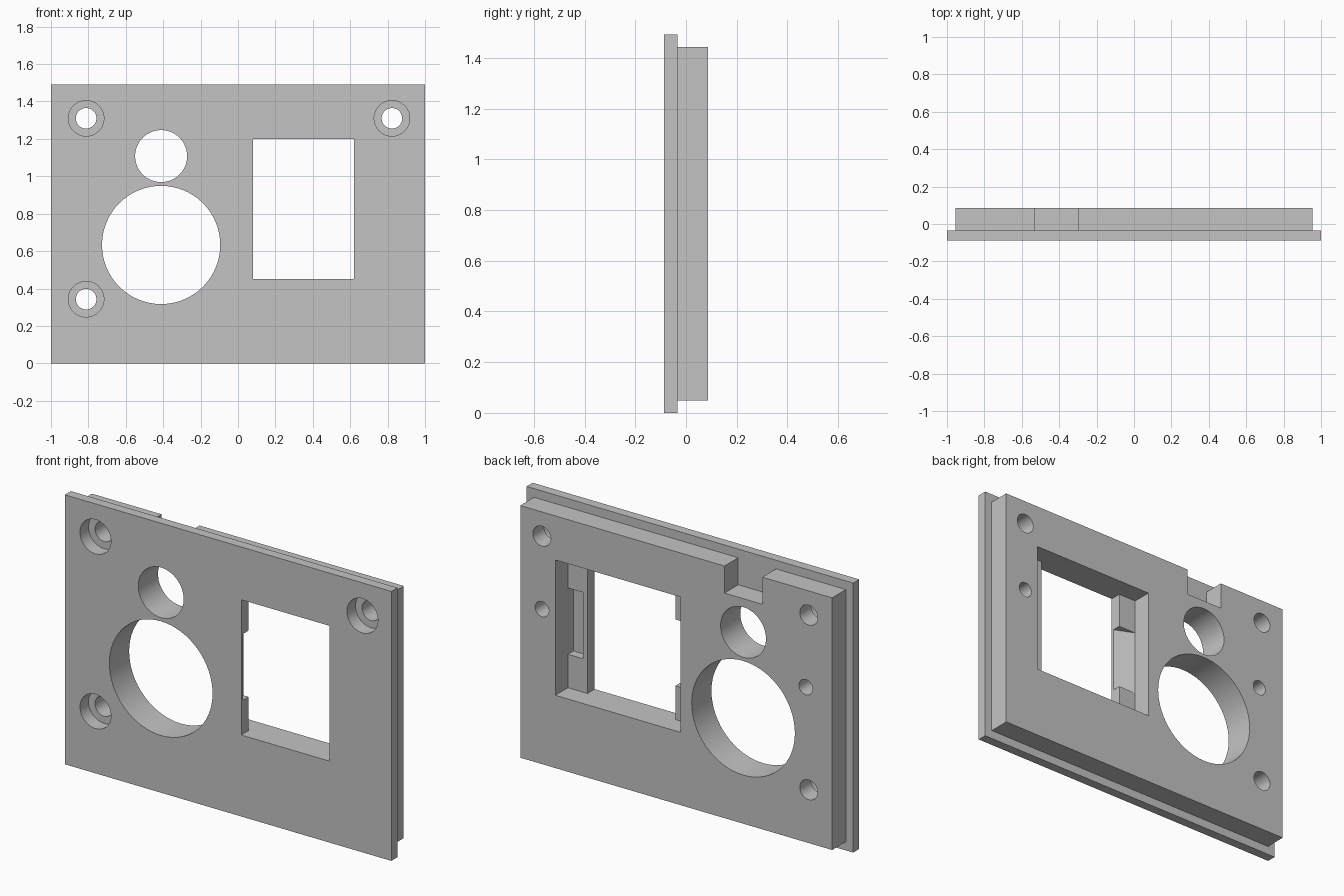
import bpy
import bmesh
from math import pi, radians
from mathutils import Matrix, Vector

if "Cube" in bpy.data.objects:
    bpy.data.objects.remove(bpy.data.objects["Cube"], do_unlink=True)

FRONT, STEP, BACK = -0.087, -0.034, 0.086   # depth levels of the panel
FLOOR, THIN = -0.024, -0.072                # socket pocket floor, clip recess floor
OUT = 0.1                                   # overshoot for cutters

grey = bpy.data.materials.new("light_grey")
grey.use_nodes = True
colour = (0.552, 0.552, 0.552, 1)
grey.diffuse_color = colour
grey.node_tree.nodes["Principled BSDF"].inputs["Base Color"].default_value = colour


def prism(name, outline, z0, z1):
    """Extrude an x-y outline from z0 up to z1."""
    bm = bmesh.new()
    base = bm.faces.new([bm.verts.new((x, y, z0)) for x, y in outline])
    top = bmesh.ops.extrude_face_region(bm, geom=[base], use_keep_orig=True)["geom"]
    bmesh.ops.translate(bm, vec=Vector((0, 0, z1 - z0)),
                        verts=[v for v in top if isinstance(v, bmesh.types.BMVert)])
    bmesh.ops.recalc_face_normals(bm, faces=bm.faces)
    mesh = bpy.data.meshes.new(name)
    bm.to_mesh(mesh)
    bm.free()
    ob = bpy.data.objects.new(name, mesh)
    bpy.context.collection.objects.link(ob)
    return ob


def box(name, x0, x1, y0, y1, z0, z1):
    return prism(name, [(x0, y0), (x1, y0), (x1, y1), (x0, y1)], z0, z1)


def bore(name, x, z, r, y0, y1):
    bpy.ops.mesh.primitive_cylinder_add(vertices=64, radius=r, depth=y1 - y0)
    ob = bpy.context.object
    ob.name = name
    ob.data.transform(Matrix.Translation((x, (y0 + y1) / 2, z)) @ Matrix.Rotation(pi / 2, 4, "X"))
    return ob


def combine(target, tool, operation):
    tool.hide_render = True
    mod = target.modifiers.new(tool.name, "BOOLEAN")
    mod.operation, mod.solver, mod.object = operation, "EXACT", tool
    bpy.context.view_layer.objects.active = target
    bpy.ops.object.modifier_apply(modifier=mod.name)
    bpy.data.objects.remove(tool, do_unlink=True)


# Front flange with the smaller insert block behind it
panel = box("mounting_panel", -1, 1, FRONT, STEP, 0, 1.492)
combine(panel, box("insert_block", -0.955, 0.955, STEP - 0.02, BACK, 0.048, 1.444), "UNION")

cutters = [
    # Cable notch in the top of the insert block
    box("cable_notch", -0.528, -0.296, STEP, BACK + OUT, 1.294, 1.444 + OUT),
    # Round openings
    bore("small_opening", -0.411, 1.108, 0.139, FRONT - OUT, BACK + OUT),
    bore("large_opening", -0.411, 0.633, 0.316, FRONT - OUT, BACK + OUT),
    # Socket window with a wider pocket behind it
    box("socket_window", 0.081, 0.62, FRONT - OUT, BACK + OUT, 0.451, 1.2),
    box("socket_pocket", -0.028, 0.74, FLOOR, BACK + OUT, 0.451, 1.2),
    # Clip recesses in the pocket floor, one ramped down to the window
    prism("ramped_clip_recess",
          [(-0.028, FLOOR), (0.081, THIN), (0.2, THIN), (0.2, 0), (-0.028, 0)], 0.638, 1.005),
    box("closed_clip_recess", 0.647, 0.74, THIN, 0, 0.636, 1.003),
]
# Counterbored screw holes
for x, z in ((-0.812, 1.31), (0.823, 1.31), (-0.812, 0.343)):
    cutters += [bore("screw_hole", x, z, 0.055, FRONT - OUT, BACK + OUT),
                bore("counterbore", x, z, 0.095, FRONT - OUT, FRONT + 0.075)]
# Blind pilot holes in the back
for x in (-0.794, 0.822):
    cutters.append(bore("pilot_hole", x, 0.906, 0.042, STEP, BACK + OUT))

for tool in cutters:
    combine(panel, tool, "DIFFERENCE")

panel.data.materials.clear()
panel.data.materials.append(grey)
for poly in panel.data.polygons:
    poly.material_index = 0

bpy.ops.object.select_all(action="DESELECT")
panel.select_set(True)
bpy.context.view_layer.objects.active = panel
bpy.ops.object.shade_smooth_by_angle(angle=radians(30))
